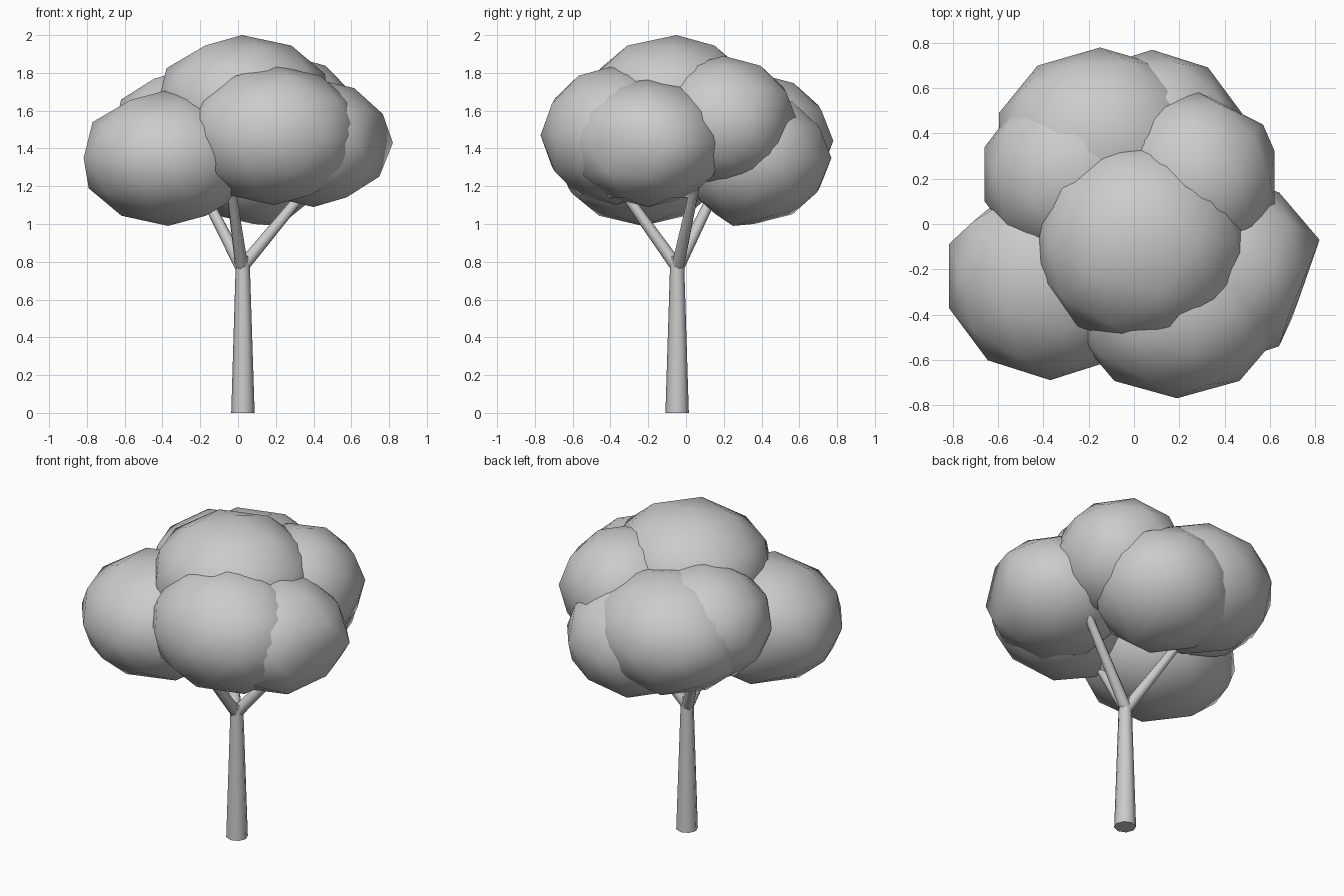
import bpy, bmesh
from math import radians
from mathutils import Vector, Matrix

if "Cube" in bpy.data.objects:
    bpy.data.objects.remove(bpy.data.objects["Cube"], do_unlink=True)

grey = bpy.data.materials.new("plain grey")
grey.use_nodes = True
colour = (0.6, 0.6, 0.6, 1)
grey.diffuse_color = colour
grey.node_tree.nodes["Principled BSDF"].inputs["Base Color"].default_value = colour


def finish(name, bm, smooth_angle):
    mesh = bpy.data.meshes.new(name)
    bmesh.ops.recalc_face_normals(bm, faces=bm.faces)
    bm.to_mesh(mesh)
    bm.free()
    mesh.materials.append(grey)
    obj = bpy.data.objects.new(name, mesh)
    bpy.context.collection.objects.link(obj)
    bpy.ops.object.select_all(action="DESELECT")
    obj.select_set(True)
    bpy.context.view_layer.objects.active = obj
    bpy.ops.object.shade_smooth_by_angle(angle=radians(smooth_angle))


def limb(name, start, end, r1, r2):
    """Tapered eight-sided pole between two points."""
    a, b = Vector(start), Vector(end)
    turn = (b - a).to_track_quat("Z", "Y").to_matrix().to_4x4()
    bm = bmesh.new()
    bmesh.ops.create_cone(bm, cap_ends=True, segments=8, radius1=r1, radius2=r2,
                          depth=(b - a).length,
                          matrix=Matrix.Translation((a + b) / 2) @ turn)
    finish(name, bm, 50)


def clump(name, centre, radii, pulls=()):
    """Coarse foliage mass; each pull moves the nearest corner to a point."""
    bm = bmesh.new()
    bmesh.ops.create_icosphere(bm, subdivisions=2, radius=1)
    bm.transform(Matrix.LocRotScale(Vector(centre), None, Vector(radii)))
    for point in map(Vector, pulls):
        min(bm.verts, key=lambda v: (v.co - point).length).co = point
    finish(name, bm, 80)


# Trunk and forked branches
limb("trunk", (0.026, -0.047, 0), (0.025, -0.047, 0.83), 0.062, 0.036)
fork = (0.02, -0.045, 0.77)
limb("back_branch", fork, (-0.28, 0.24, 1.35), 0.035, 0.022)
limb("front_branch", fork, (-0.06, -0.46, 1.35), 0.035, 0.022)
limb("side_branch", fork, (0.5, 0.08, 1.35), 0.035, 0.022)

# Foliage
clump("right_foliage", (-0.37, -0.23, 1.35), (0.47, 0.46, 0.36),
      [(-0.64, 0.07, 1.36)])
clump("front_foliage", (0.19, -0.37, 1.47), (0.47, 0.4, 0.37))
clump("left_foliage", (0.4, -0.2, 1.43), (0.41, 0.42, 0.34),
      [(0.82, -0.07, 1.43), (0.74, -0.3, 1.45)])
clump("crown_foliage", (0.03, -0.08, 1.63), (0.48, 0.46, 0.37),
      [(0.02, -0.05, 2.0)])
clump("back_left_foliage", (0.27, 0.2, 1.54), (0.37, 0.39, 0.35),
      [(0.57, 0.44, 1.56)])
clump("back_right_foliage", (-0.27, 0.22, 1.48), (0.41, 0.39, 0.34))
clump("low_back_foliage", (0.08, 0.36, 1.35), (0.42, 0.41, 0.35),
      [(0.22, 0.25, 0.99)])
clump("back_foliage", (-0.15, 0.36, 1.44), (0.47, 0.42, 0.36))
